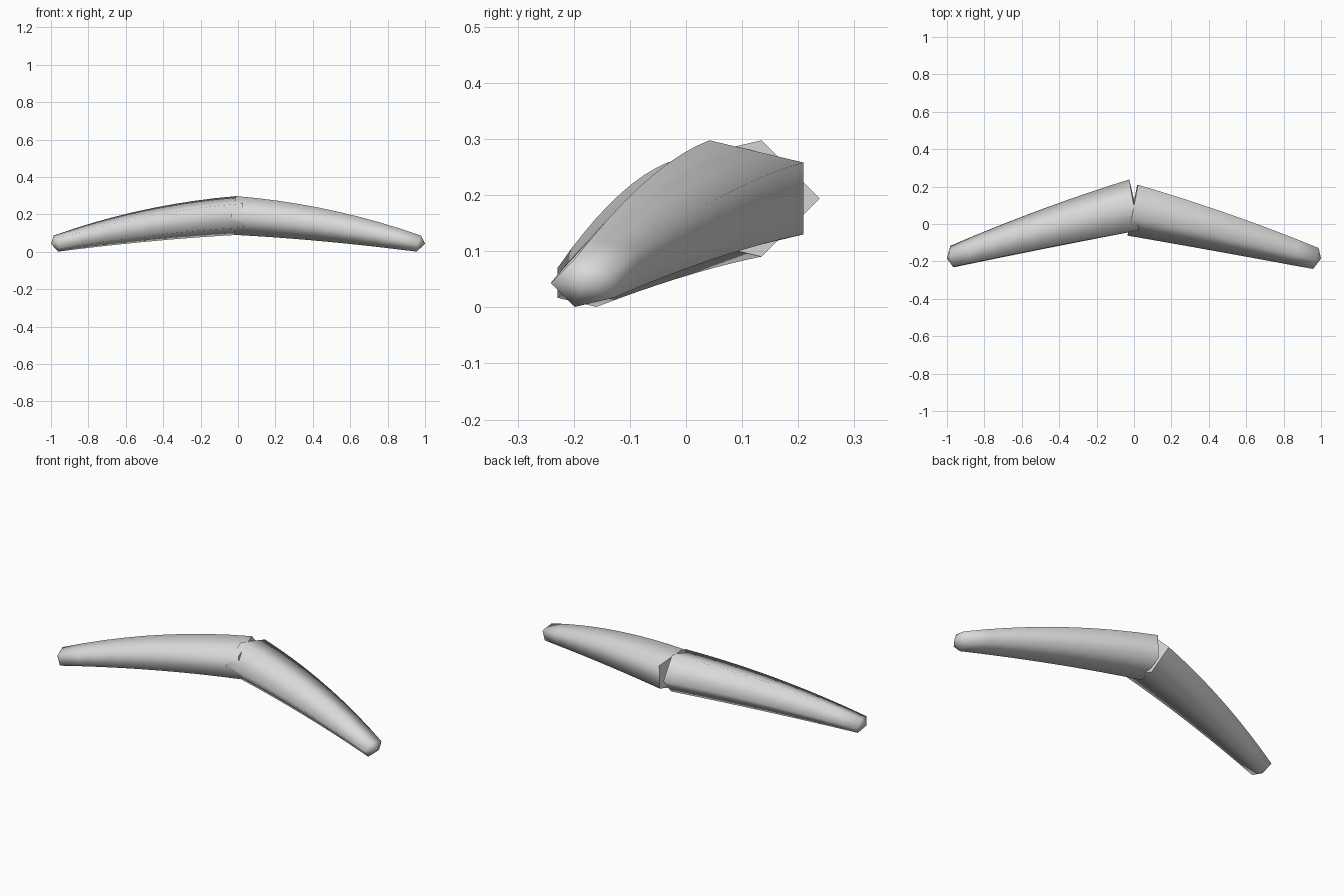
import bpy
import bmesh
from math import cos, sin, pi

SIDES, RINGS = 5, 10

if "Cube" in bpy.data.objects:
    bpy.data.objects.remove(bpy.data.objects["Cube"], do_unlink=True)

grey = bpy.data.materials.new("light_grey")
grey.use_nodes = True
colour = (0.7, 0.7, 0.7, 1)
grey.diffuse_color = colour
grey.node_tree.nodes["Principled BSDF"].inputs["Base Color"].default_value = colour


def mix(a, b, t, bulge=0):
    return a + (b - a) * t + bulge * 4 * t * (1 - t)


def horn(name, side):
    """Tapered five-sided horn; its pentagon points forward on +x, back on -x."""
    bm = bmesh.new()
    rings = []
    for i in range(RINGS):
        t = i / (RINGS - 1)
        x = mix(-0.005, 0.97, t)
        y = mix(0.088, -0.179, t, 0.008)
        z = mix(0.194, 0.0435, t, 0.021)
        ry = mix(0.15, 0.062, t, 0.006)
        rz = mix(0.109, 0.045, t, 0.012)
        lean = mix(0.03, 0.28, t)
        ring = []
        for k in range(SIDES):
            a = 2 * pi * k / SIDES
            dy, dz = -side * ry * cos(a), rz * sin(a)
            ring.append(bm.verts.new((side * (x + 0.2 * dy + lean * dz),
                                      y + dy, z + dz)))
        rings.append(ring)

    # Walls
    for a, b in zip(rings, rings[1:]):
        for k in range(SIDES):
            n = (k + 1) % SIDES
            bm.faces.new((a[k], a[n], b[n], b[k]))
    # Blunt tip
    tip = bm.verts.new((side, -0.185, 0.043))
    for k in range(SIDES):
        bm.faces.new((rings[-1][k], rings[-1][(k + 1) % SIDES], tip))
    for f in bm.faces:
        f.smooth = True
    # Flat root cap with a crisp rim
    cap = bm.faces.new(rings[0])
    for e in cap.edges:
        e.smooth = False

    bmesh.ops.recalc_face_normals(bm, faces=bm.faces[:])
    mesh = bpy.data.meshes.new(name)
    bm.to_mesh(mesh)
    bm.free()
    mesh.materials.append(grey)
    obj = bpy.data.objects.new(name, mesh)
    bpy.context.collection.objects.link(obj)


horn("left_horn", 1)
horn("right_horn", -1)
